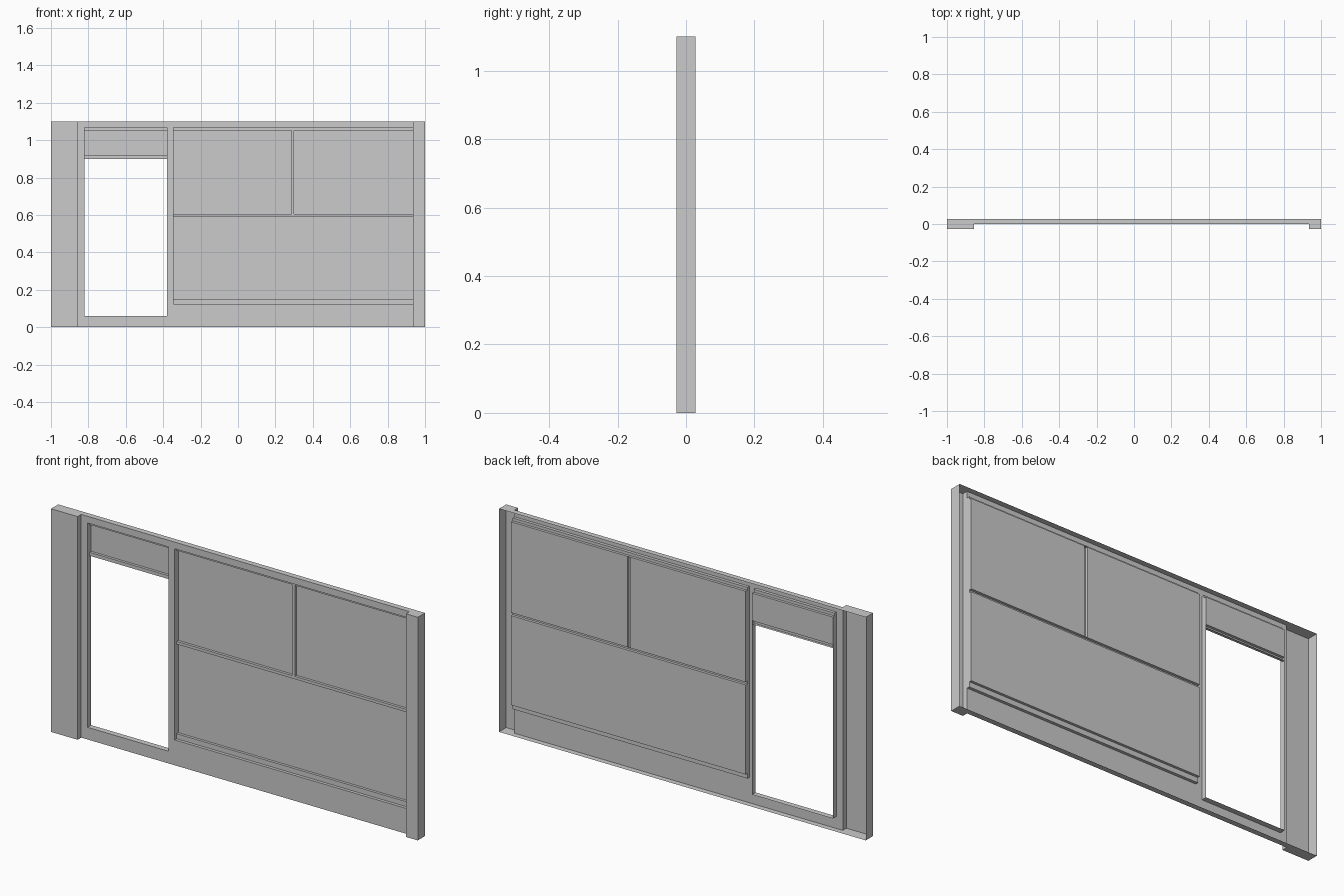
import bpy, bmesh
from mathutils import Vector

if "Cube" in bpy.data.objects:
    bpy.data.objects.remove(bpy.data.objects["Cube"])

# Main levels: pillar front, wall sheet, glazing bar, glass/back depth
PILLAR, SHEET, BAR, BACK = -0.028, 0.0, 0.015, 0.028
HEIGHT = 1.1
DOOR_X, DOOR_Z = (-0.82, -0.38), (0.06, 1.067)
WIN_X, WIN_Z = (-0.345, 0.935), (0.125, 1.067)
WALL_X = (-0.855, 0.935)
BAR_TOP = 1.053


def face(bm, pts, facing):
    """Flat polygon turned towards the given direction."""
    f = bm.faces.new([bm.verts.new(p) for p in pts])
    f.normal_update()
    if f.normal.dot(Vector(facing)) < 0:
        f.normal_flip()


def strip(bm, start, end):
    """Sheet between two matching point rows, showing its outside to the front."""
    a = [bm.verts.new(p) for p in start]
    b = [bm.verts.new(p) for p in end]
    faces = [bm.faces.new((a[i], a[i + 1], b[i + 1], b[i])) for i in range(len(a) - 1)]
    for f in faces:
        f.normal_update()
    if sum(f.normal.y * f.calc_area() for f in faces) > 0:
        bmesh.ops.reverse_faces(bm, faces=faces)


def run_x(bm, profile, xs):
    """Sweep a (y, z) profile along x."""
    strip(bm, *[[(x, y, z) for y, z in profile] for x in xs])


def run_z(bm, profile, zs):
    """Sweep an (x, y) profile along z."""
    strip(bm, *[[(x, y, z) for x, y in profile] for z in zs])


def finish(name, bm):
    bmesh.ops.remove_doubles(bm, verts=bm.verts[:], dist=1e-5)
    mesh = bpy.data.meshes.new(name)
    bm.to_mesh(mesh)
    bm.free()
    bpy.context.collection.objects.link(bpy.data.objects.new(name, mesh))


# Front wall sheet: a grid of cells with the door and window left out
bm = bmesh.new()
xs = (WALL_X[0], *DOOR_X, *WIN_X)
zs = (0, DOOR_Z[0], WIN_Z[0], WIN_Z[1], HEIGHT)
holes = {(1, 1), (1, 2), (3, 2)}
for i in range(len(xs) - 1):
    for j in range(len(zs) - 1):
        if (i, j) not in holes:
            x0, x1, z0, z1 = xs[i], xs[i + 1], zs[j], zs[j + 1]
            face(bm, [(x0, SHEET, z0), (x1, SHEET, z0), (x1, SHEET, z1), (x0, SHEET, z1)],
                 (0, -1, 0))
finish("wall_sheet", bm)

# Hollow pillars at both ends, with top and bottom rims over the full width
bm = bmesh.new()
left = [(-1, BACK), (-1, PILLAR), (WALL_X[0], PILLAR), (WALL_X[0], SHEET)]
right = [(WALL_X[1], SHEET), (WALL_X[1], PILLAR), (1, PILLAR), (1, BACK)]
for plan in (left, right):
    run_z(bm, plan, (0, HEIGHT))
for z, up in ((0, -1), (HEIGHT, 1)):
    face(bm, [(x, y, z) for x, y in left + right], (0, 0, up))
finish("pillars_and_rims", bm)

# Window: lower pane with sill and middle rail, then head rail
bm = bmesh.new()
lower = [(SHEET, WIN_Z[0]), (BAR, WIN_Z[0]), (BAR, 0.15), (BACK, 0.15),
         (BACK, 0.591), (BAR, 0.591), (BAR, 0.605), (BACK, 0.605)]
head = [(BACK, BAR_TOP), (BAR, BAR_TOP), (BAR, WIN_Z[1]), (SHEET, WIN_Z[1])]
run_x(bm, lower, WIN_X)
run_x(bm, head, WIN_X)
# Upper panes with the upright bar between them
run_z(bm, [(WIN_X[0], BACK), (0.285, BACK), (0.285, BAR),
           (0.3, BAR), (0.3, BACK), (WIN_X[1], BACK)], (0.605, BAR_TOP))
# Side jambs
for x, side in zip(WIN_X, (1, -1)):
    face(bm, [(x, y, z) for y, z in lower + head], (side, 0, 0))
finish("window", bm)

# Doorway: transom panel with rails, threshold and jambs
bm = bmesh.new()
run_x(bm, [(BACK, 0.9), (BAR, 0.9), (BAR, 0.917), (BACK, 0.917)] + head, DOOR_X)
face(bm, [(x, y, DOOR_Z[0]) for x, y in ((DOOR_X[0], SHEET), (DOOR_X[1], SHEET),
                                         (DOOR_X[1], BACK), (DOOR_X[0], BACK))], (0, 0, 1))
for x, side in zip(DOOR_X, (1, -1)):
    face(bm, [(x, SHEET, DOOR_Z[0]), (x, BACK, DOOR_Z[0])] + [(x, y, z) for y, z in head],
         (side, 0, 0))
finish("doorway", bm)
